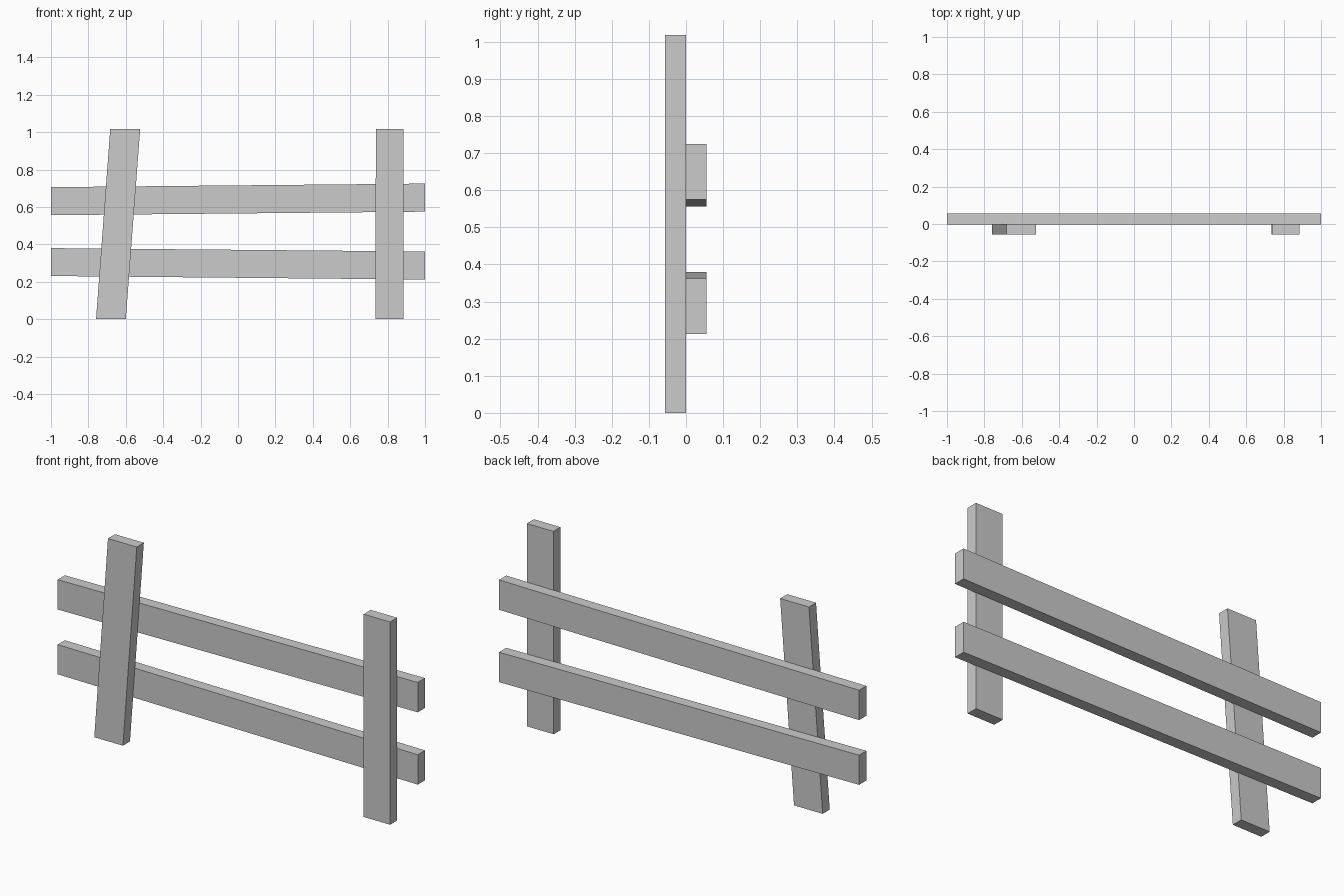
import bpy
import bmesh

if "Cube" in bpy.data.objects:
    bpy.data.objects.remove(bpy.data.objects["Cube"])


def plank(name, outline, y0, y1):
    """Extrude an (x, z) outline from y0 to y1."""
    bm = bmesh.new()
    face = bm.faces.new([bm.verts.new((x, y0, z)) for x, z in outline])
    result = bmesh.ops.extrude_face_region(bm, geom=[face])
    verts = [v for v in result["geom"] if isinstance(v, bmesh.types.BMVert)]
    bmesh.ops.translate(bm, verts=verts, vec=(0, y1 - y0, 0))
    bmesh.ops.recalc_face_normals(bm, faces=bm.faces)
    mesh = bpy.data.meshes.new(name)
    bm.to_mesh(mesh)
    bm.free()
    obj = bpy.data.objects.new(name, mesh)
    bpy.context.collection.objects.link(obj)


def post(name, bottom, top):
    (b0, b1), (t0, t1) = bottom, top
    plank(name, [(b0, 0), (b1, 0), (t1, 1.018), (t0, 1.018)], -0.056, 0.0)


def rail(name, left, right):
    (l0, l1), (r0, r1) = left, right
    plank(name, [(-1, l0), (1, r0), (1, r1), (-1, l1)], -0.002, 0.055)


# Posts: the left one leans, the right one stands upright
post("left_post", (-0.759, -0.600), (-0.683, -0.523))
post("right_post", (0.735, 0.884), (0.737, 0.884))

# Slightly tilted rails behind the posts
rail("upper_rail", (0.556, 0.706), (0.575, 0.725))
rail("lower_rail", (0.231, 0.380), (0.212, 0.362))
